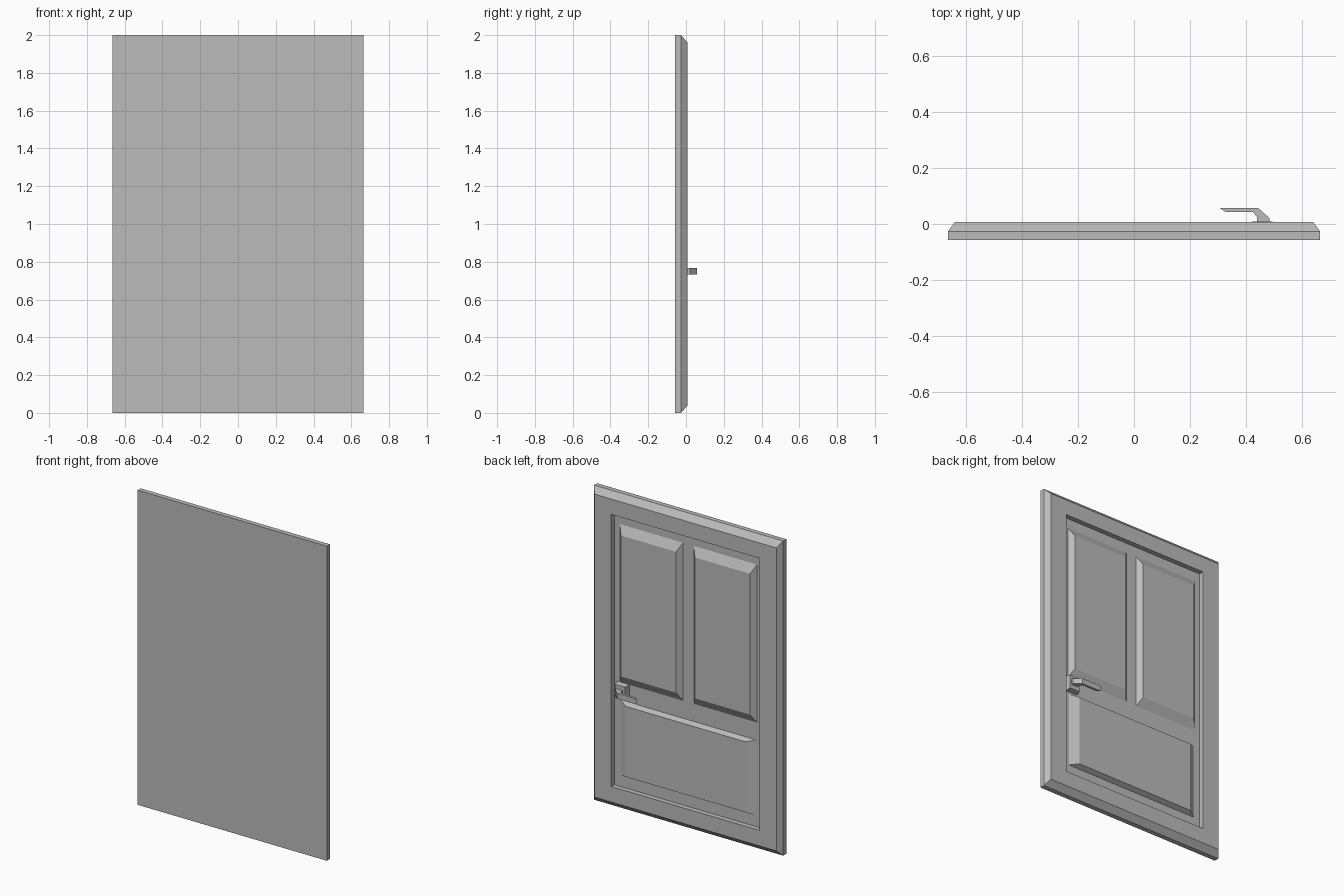
import bpy
import bmesh

cube = bpy.data.objects.get("Cube")
if cube:
    bpy.data.objects.remove(cube, do_unlink=True)

paint = bpy.data.materials.new("plain grey")
paint.use_nodes = True
grey = (0.5, 0.5, 0.5, 1)
paint.diffuse_color = grey
paint.node_tree.nodes["Principled BSDF"].inputs["Base Color"].default_value = grey

BACK = 0.007     # rear face of the frame
FLOOR = -0.025   # floor of the recess behind the panels


def finish(name, bm):
    bmesh.ops.recalc_face_normals(bm, faces=bm.faces)
    mesh = bpy.data.meshes.new(name)
    bm.to_mesh(mesh)
    bm.free()
    mesh.materials.append(paint)
    obj = bpy.data.objects.new(name, mesh)
    bpy.context.collection.objects.link(obj)
    return obj


def stacked(name, centre, rings):
    """Join rectangles (half width, half height, y) from front to back, capped."""
    cx, cz = centre
    bm = bmesh.new()
    loops = [[bm.verts.new((cx + sx * w, y, cz + sz * h))
              for sx, sz in ((-1, -1), (1, -1), (1, 1), (-1, 1))]
             for w, h, y in rings]
    for a, b in zip(loops, loops[1:]):
        for i in range(4):
            j = (i + 1) % 4
            bm.faces.new((a[i], a[j], b[j], b[i]))
    bm.faces.new(loops[0])
    bm.faces.new(loops[-1])
    return finish(name, bm)


def raised(name, x, z, w, h, bevel_x, bevel_z, top):
    return stacked(name, (x, z), [(w, h, FLOOR - 0.005), (w, h, FLOOR),
                                  (w - bevel_x, h - bevel_z, top)])


# Door leaf: flat front, chamfered rear rim, recessed middle
stacked("door_leaf", (0, 1), [
    (0.665, 1, -0.058), (0.665, 1, -0.027), (0.64, 0.963, BACK),
    (0.521, 0.865, BACK), (0.521, 0.865, FLOOR)])

# Raised panels: a pair above, a wide one below
for side, sign in (("left", 1), ("right", -1)):
    raised("upper_panel_" + side, sign * 0.26, 1.3, 0.222, 0.502, 0.028, 0.054, 0.005)
raised("lower_panel", 0, 0.447, 0.476, 0.239, 0.055, 0.015, 0.005)

# Handle plate and lever
raised("handle_plate", 0.458, 0.75, 0.042, 0.05, 0.006, 0.006, 0.009)

profile = [(0.44, BACK), (0.484, BACK), (0.484, 0.021), (0.443, 0.058),
           (0.305, 0.058), (0.328, 0.042), (0.425, 0.042), (0.44, 0.025)]
bm = bmesh.new()
base = bm.faces.new([bm.verts.new((x, y, 0.733)) for x, y in profile])
top = bmesh.ops.extrude_face_region(bm, geom=[base])["geom"]
bmesh.ops.translate(bm, vec=(0, 0, 0.035),
                    verts=[v for v in top if isinstance(v, bmesh.types.BMVert)])
finish("lever_handle", bm)
